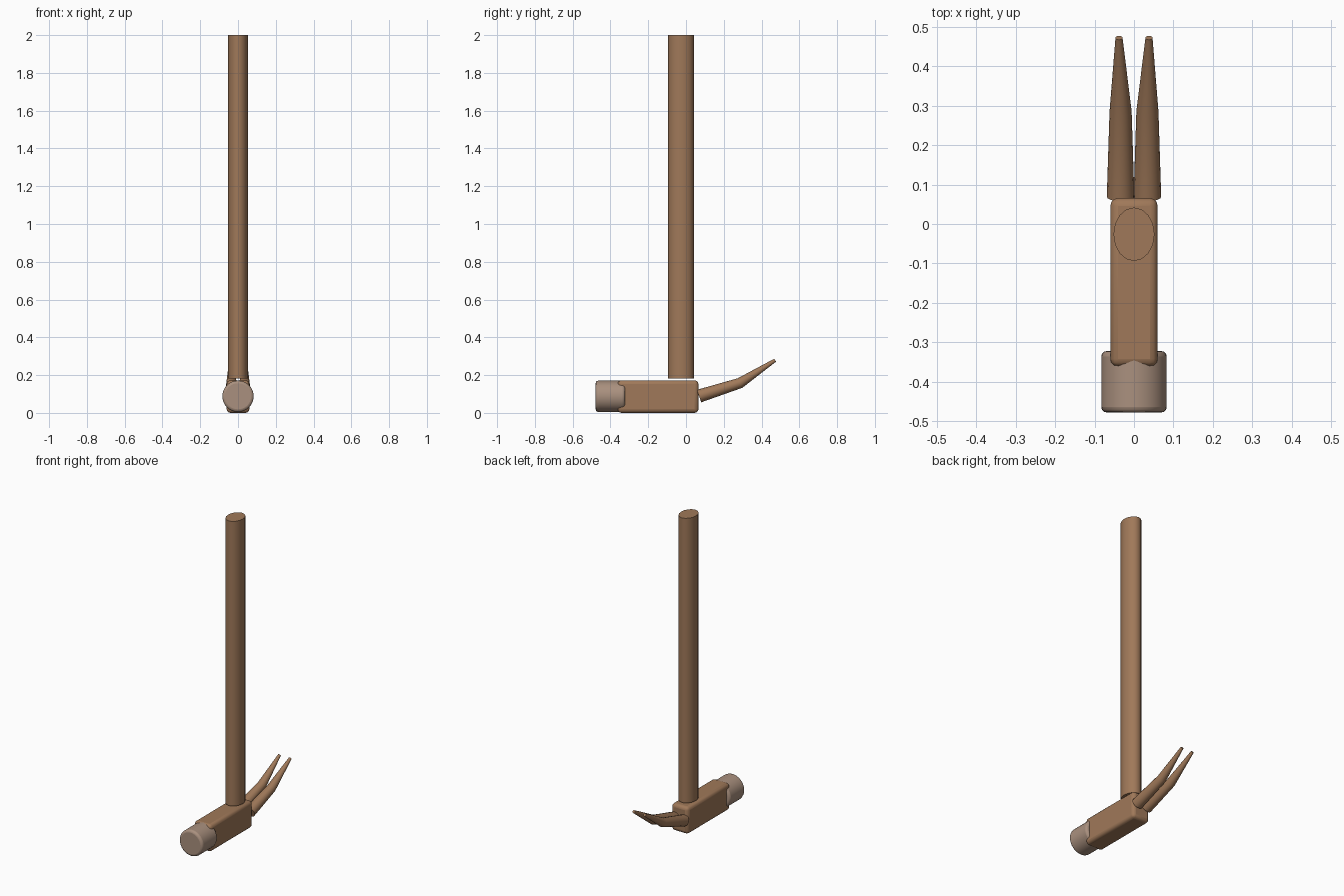
import bpy, bmesh, math
from mathutils import Vector, Matrix

if "Cube" in bpy.data.objects:
    bpy.data.objects.remove(bpy.data.objects["Cube"])


def material(name, rgb):
    m = bpy.data.materials.new(name)
    m.diffuse_color = (*rgb, 1.0)
    m.use_nodes = True
    m.node_tree.nodes["Principled BSDF"].inputs["Base Color"].default_value = m.diffuse_color
    return m


wood = material("warm brown", (0.35, 0.19, 0.10))
face_mat = material("pale taupe", (0.40, 0.28, 0.21))


def finish(name, bm, mat, bevel=0.0, segments=3):
    """Turn a bmesh into a smooth-shaded object, optionally with rounded edges."""
    bmesh.ops.recalc_face_normals(bm, faces=bm.faces)
    mesh = bpy.data.meshes.new(name)
    bm.to_mesh(mesh)
    bm.free()
    mesh.materials.append(mat)
    ob = bpy.data.objects.new(name, mesh)
    bpy.context.collection.objects.link(ob)
    if bevel:
        mod = ob.modifiers.new("Rounded edges", 'BEVEL')
        mod.width, mod.segments = bevel, segments
        mod.limit_method, mod.angle_limit = 'ANGLE', math.radians(40)
    bpy.ops.object.select_all(action='DESELECT')
    ob.select_set(True)
    bpy.context.view_layer.objects.active = ob
    bpy.ops.object.shade_smooth_by_angle(angle=math.radians(35))
    return ob


def cylinder(matrix, sides):
    bm = bmesh.new()
    bmesh.ops.create_cone(bm, cap_ends=True, segments=sides, radius1=1, radius2=1,
                          depth=1, matrix=matrix)
    return bm


def place(x, y, z):
    return Matrix.Translation((x, y, z))


# Handle: long oval shaft, slightly clear of the head
z0, z1 = 0.183, 2.0
finish("handle", cylinder(place(0, -0.026, (z0 + z1) / 2)
                          @ Matrix.Diagonal((0.052, 0.068, z1 - z0, 1)), 16), wood)

# Head: rounded block
bm = bmesh.new()
bmesh.ops.create_cube(bm, size=1, matrix=place(0, -0.148, 0.086)
                      @ Matrix.Diagonal((0.12, 0.428, 0.172, 1)))
finish("head", bm, wood, bevel=0.02)

# Striking face: short drum across the front of the head
finish("striking_face", cylinder(place(0, -0.4, 0.088) @ Matrix.Rotation(math.pi / 2, 4, 'X')
                                 @ Matrix.Diagonal((0.083, 0.083, 0.156, 1)), 32),
       face_mat, bevel=0.014)

# Claws: a pair of tapering bent prongs; each station is (x, y, z, radius, tilt in degrees)
STATIONS = [(0.034, 0.069, 0.089, 0.035, 19),
            (0.034, 0.286, 0.158, 0.028, 26),
            (0.038, 0.472, 0.279, 0.009, 33)]
SIDES = 16
for side, label in ((-1, "left"), (1, "right")):
    bm = bmesh.new()
    rings = []
    for x, y, z, r, tilt in STATIONS:
        t = math.radians(tilt)
        up = Vector((0, -math.sin(t), math.cos(t)))
        angles = [2 * math.pi * i / SIDES for i in range(SIDES)]
        rings.append([bm.verts.new(Vector((side * x, y, z))
                                   + Vector((r * math.cos(a), 0, 0)) + up * r * math.sin(a))
                      for a in angles])
    for a, b in zip(rings, rings[1:]):
        for i in range(SIDES):
            j = (i + 1) % SIDES
            bm.faces.new((a[i], a[j], b[j], b[i]))
    bm.faces.new(rings[0])
    bm.faces.new(rings[-1])
    finish(f"{label}_claw", bm, wood)
